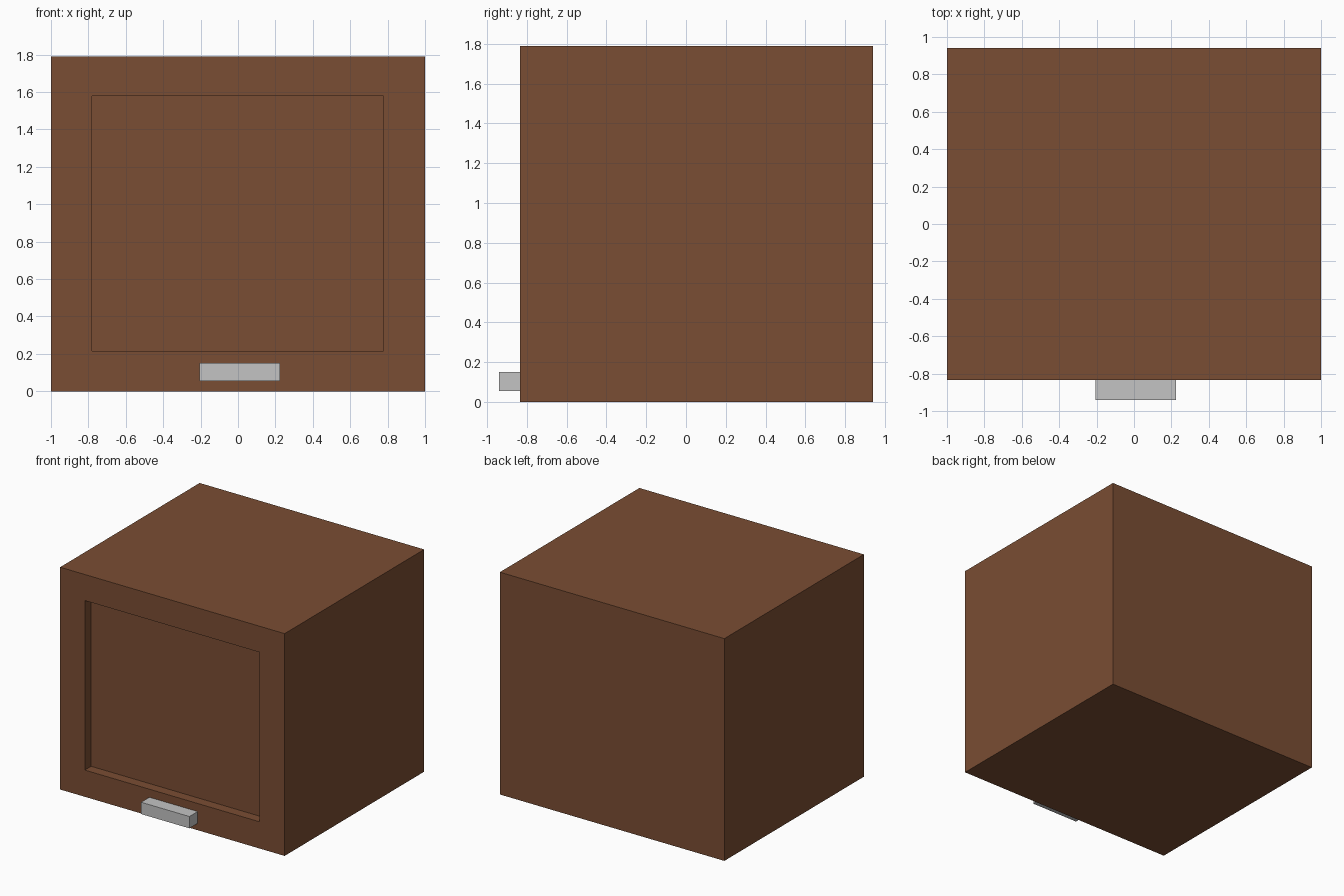
import bpy, bmesh
from mathutils import Vector

if "Cube" in bpy.data.objects:
    bpy.data.objects.remove(bpy.data.objects["Cube"])


def material(name, rgb):
    m = bpy.data.materials.new(name)
    m.diffuse_color = (*rgb, 1)
    m.use_nodes = True
    m.node_tree.nodes["Principled BSDF"].inputs["Base Color"].default_value = m.diffuse_color
    return m


def box(name, lo, hi, mat):
    """Axis-aligned box between two corners."""
    bm = bmesh.new()
    bmesh.ops.create_cube(bm, size=1)
    lo, hi = Vector(lo), Vector(hi)
    for v in bm.verts:
        v.co = (lo + hi) / 2 + v.co * (hi - lo)
    me = bpy.data.meshes.new(name)
    bm.to_mesh(me)
    bm.free()
    me.materials.append(mat)
    ob = bpy.data.objects.new(name, me)
    bpy.context.collection.objects.link(ob)
    return ob


wood = material("brown wood", (0.195, 0.075, 0.033))
metal = material("light grey metal", (0.55, 0.55, 0.55))

FRONT, BACK = -0.835, 0.94

# Cabinet body
cabinet = box("cabinet", (-1, FRONT, 0), (1, BACK, 1.79), wood)

# Recessed front panel: inset the front face, then push it inwards
bm = bmesh.new()
bm.from_mesh(cabinet.data)
front = min(bm.faces, key=lambda f: f.calc_center_median().y)
bmesh.ops.inset_individual(bm, faces=[front], thickness=0.2)
for v in front.verts:
    v.co.x = 0.777 if v.co.x > 0 else -0.78
    v.co.z = 1.58 if v.co.z > 0.9 else 0.215
panel = bmesh.ops.extrude_face_region(bm, geom=[front])["geom"]
bmesh.ops.translate(bm, vec=(0, 0.08, 0),
                    verts=[g for g in panel if isinstance(g, bmesh.types.BMVert)])
if front.is_valid:
    bmesh.ops.delete(bm, geom=[front], context='FACES_ONLY')
bmesh.ops.recalc_face_normals(bm, faces=bm.faces)
bm.to_mesh(cabinet.data)
bm.free()

# Handle bar below the panel
box("handle", (-0.205, -0.94, 0.055), (0.225, FRONT, 0.15), metal)
